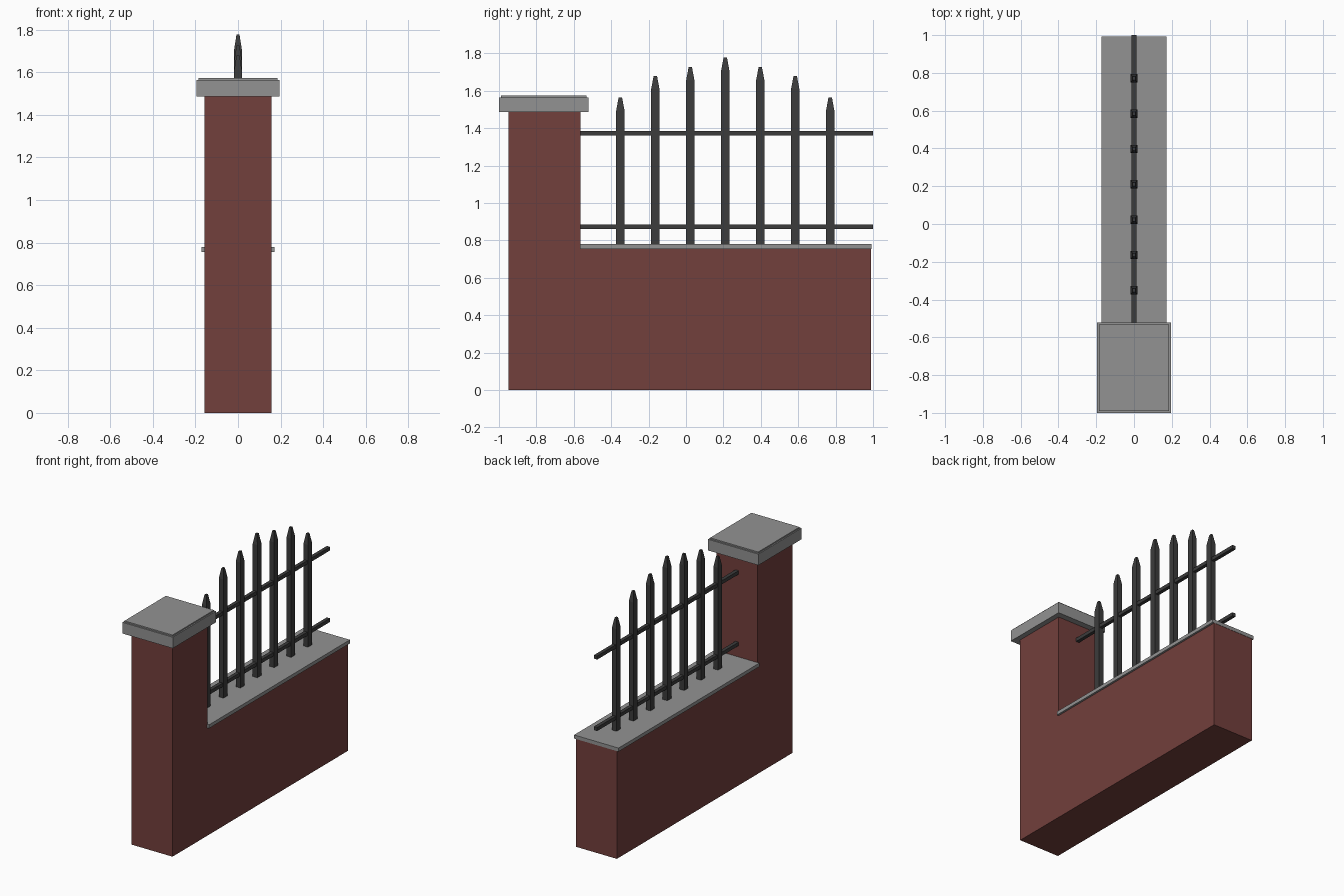
import bpy, bmesh

if "Cube" in bpy.data.objects:
    bpy.data.objects.remove(bpy.data.objects["Cube"])


def material(name, color):
    m = bpy.data.materials.new(name)
    m.diffuse_color = color
    m.use_nodes = True
    m.node_tree.nodes["Principled BSDF"].inputs["Base Color"].default_value = m.diffuse_color
    return m


brick = material("brick_red", (0.17, 0.05, 0.045, 1))
stone = material("stone_grey", (0.29, 0.29, 0.29, 1))
iron = material("dark_iron", (0.045, 0.045, 0.045, 1))


def loft(name, rings, mat):
    """Stack rectangles (half x, y min, y max, z), centred on x = 0."""
    bm = bmesh.new()
    loops = [[bm.verts.new(p) for p in ((-hx, y0, z), (hx, y0, z), (hx, y1, z), (-hx, y1, z))]
             for hx, y0, y1, z in rings]
    bm.faces.new(loops[0][::-1])
    bm.faces.new(loops[-1])
    for a, b in zip(loops, loops[1:]):
        for i in range(4):
            j = (i + 1) % 4
            bm.faces.new((a[i], a[j], b[j], b[i]))
    me = bpy.data.meshes.new(name)
    bm.to_mesh(me)
    bm.free()
    ob = bpy.data.objects.new(name, me)
    me.materials.append(mat)
    bpy.context.collection.objects.link(ob)
    return ob


# Brick pillar and low wall as one L-shaped profile extruded across x
profile = [(-0.95, 0), (0.99, 0), (0.99, 0.76), (-0.565, 0.76), (-0.565, 1.487), (-0.95, 1.487)]
bm = bmesh.new()
face = bm.faces.new([bm.verts.new((-0.158, y, z)) for y, z in profile])
ext = bmesh.ops.extrude_face_region(bm, geom=[face])
bmesh.ops.translate(bm, vec=(0.316, 0, 0),
                    verts=[g for g in ext["geom"] if isinstance(g, bmesh.types.BMVert)])
bmesh.ops.recalc_face_normals(bm, faces=bm.faces)
mesh = bpy.data.meshes.new("brick_wall")
bm.to_mesh(mesh)
bm.free()
mesh.materials.append(brick)
bpy.context.collection.objects.link(bpy.data.objects.new("brick_wall", mesh))

# Stone cap with a shallow raised top
loft("pillar_cap", [(0.195, -1.0, -0.522, 1.487), (0.195, -1.0, -0.522, 1.565),
                    (0.186, -0.99, -0.532, 1.565), (0.186, -0.99, -0.532, 1.574)], stone)

# Stone coping along the low wall
loft("wall_coping", [(0.172, -0.566, 0.992, 0.755), (0.172, -0.566, 0.992, 0.78)], stone)

# Two horizontal rails
for name, z in (("lower_rail", 0.872), ("upper_rail", 1.372)):
    loft(name, [(0.0125, -0.57, 1.0, z - 0.0125), (0.0125, -0.57, 1.0, z + 0.0125)], iron)

# Pointed pickets following an arch
for i, top in enumerate((1.565, 1.68, 1.726, 1.778, 1.726, 1.68, 1.565)):
    y = -0.351 + 0.187 * i
    rings = [(0.018, y - 0.022, y + 0.022, 0.775), (0.018, y - 0.022, y + 0.022, top - 0.07),
             (0.007, y - 0.009, y + 0.009, top)]
    loft(f"picket_{i + 1}", rings, iron)
